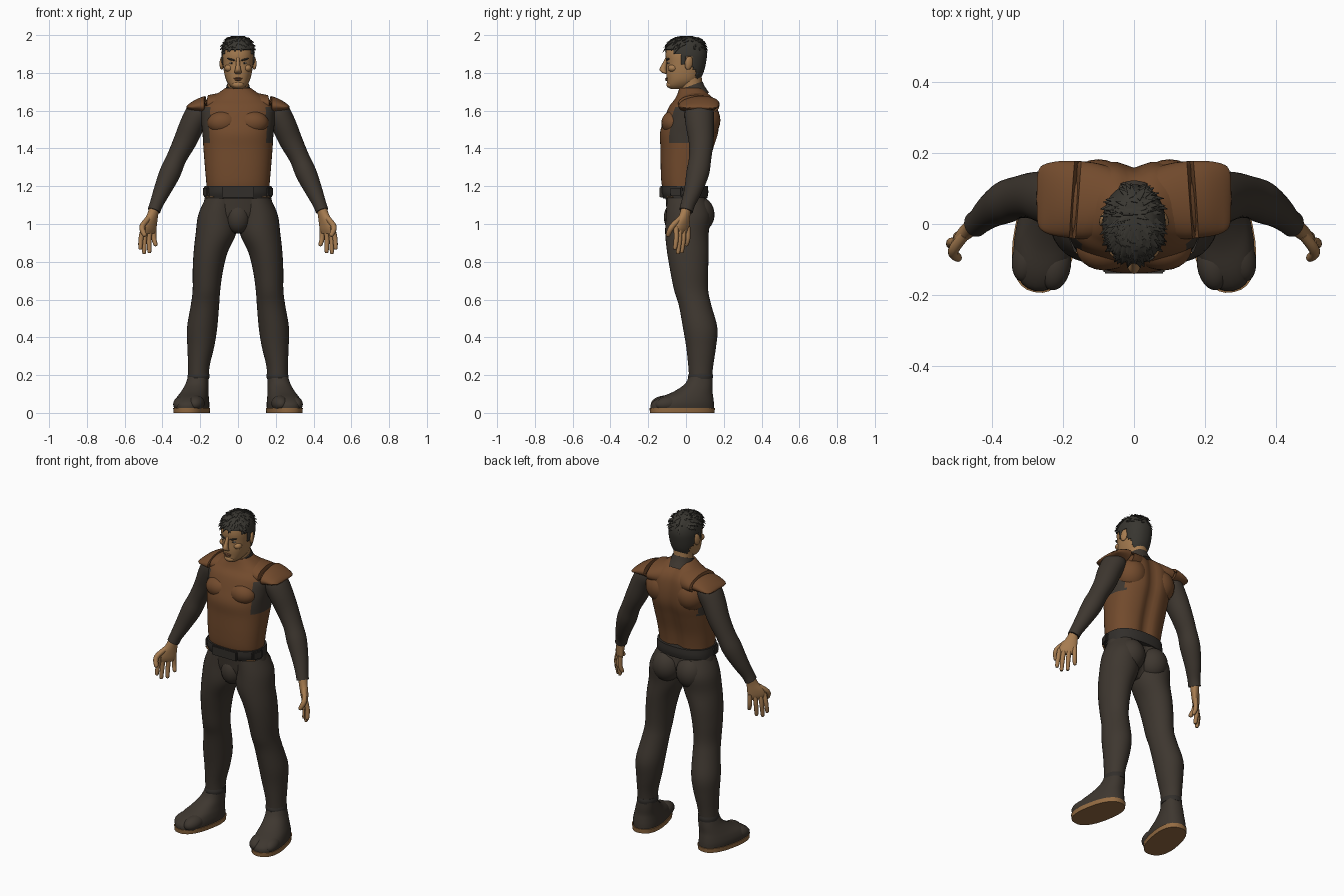
import bpy, bmesh, math, random
from mathutils import Vector, Matrix, Euler

if "Cube" in bpy.data.objects:
    bpy.data.objects.remove(bpy.data.objects["Cube"])
random.seed(4)


def material(name, *rgb):
    m = bpy.data.materials.new(name)
    m.use_nodes = True
    m.diffuse_color = (*rgb, 1)
    m.node_tree.nodes["Principled BSDF"].inputs["Base Color"].default_value = (*rgb, 1)
    return m


SKIN = material("skin tan", .38, .2, .08)
VEST = material("vest brown", .17, .07, .026)
CLOTH = material("charcoal cloth", .048, .038, .029)
BELT = material("belt black", .032, .028, .024)
HAIR = material("hair black", .04, .037, .03)
SOLE = material("sole tan", .3, .15, .055)
LIPS = material("lip brown", .2, .085, .04)
EYE = material("eye white", .5, .45, .38)


def finish(bm, name, mats, mirror=False):
    bmesh.ops.recalc_face_normals(bm, faces=bm.faces)
    me = bpy.data.meshes.new(name)
    bm.to_mesh(me)
    bm.free()
    for m in mats:
        me.materials.append(m)
    me.shade_smooth()
    me.set_sharp_from_angle(angle=math.radians(50))
    ob = bpy.data.objects.new(name, me)
    bpy.context.collection.objects.link(ob)
    if mirror:
        ob.modifiers.new("mirror", 'MIRROR').use_mirror_merge = False
    return ob


def spline(rows, steps):
    """Smooth curve through rows of numbers."""
    out = []
    for i in range(len(rows) - 1):
        a, b, c, d = (rows[max(0, min(len(rows) - 1, i + k))] for k in (-1, 0, 1, 2))
        for t in (j / steps for j in range(steps)):
            out.append([q + .5 * t * (r - p + t * (2 * p - 5 * q + 4 * r - s + t * (3 * (q - r) + s - p)))
                        for p, q, r, s in zip(a, b, c, d)])
    return out + [list(rows[-1])]


def skin_rings(rows, seg=32, steps=4, flat=True, power=2, groove=0, yaw=0):
    """Rows are x, y, z, half width, half depth."""
    bm = bmesh.new()
    path = spline(rows, steps)
    rings = []
    for i, (x, y, z, rx, ry) in enumerate(path):
        q = Matrix.Rotation(yaw, 3, 'Z')
        if not flat:
            t = Vector(path[min(i + 1, len(path) - 1)][:3]) - Vector(path[max(i - 1, 0)][:3])
            q = Vector((0, 0, math.copysign(1, t.z))).rotation_difference(t).to_matrix() @ q
        ring = []
        for k in range(seg):
            a = math.tau * k / seg
            c, s = math.cos(a), math.sin(a)
            px = rx * math.copysign(abs(c) ** (2 / power), c)
            py = ry * math.copysign(abs(s) ** (2 / power), s)
            if s > 0:
                py -= groove * math.exp(-(px / .035) ** 2)
            ring.append(bm.verts.new(Vector((x, y, z)) + q @ Vector((px, py, 0))))
        rings.append(ring)
    for a, b in zip(rings, rings[1:]):
        for k in range(seg):
            bm.faces.new((a[k], a[k - 1], b[k - 1], b[k]))
    bm.faces.new(rings[0])
    bm.faces.new(rings[-1])
    return bm


def loft(name, rows, mat, mirror=False, **kw):
    return finish(skin_rings(rows, **kw), name, [mat], mirror)


def blob(name, pos, size, mat, mirror=False, rot=(0, 0, 0)):
    bm = bmesh.new()
    bmesh.ops.create_uvsphere(bm, u_segments=24, v_segments=14, radius=1,
                              matrix=Matrix.LocRotScale(Vector(pos), Euler(rot), Vector(size)))
    return finish(bm, name, [mat], mirror)


def box(name, pos, size, mat, mirror=False, rot=(0, 0, 0)):
    bm = bmesh.new()
    bmesh.ops.create_cube(bm, size=1, matrix=Matrix.LocRotScale(Vector(pos), Euler(rot), Vector(size)))
    bmesh.ops.bevel(bm, geom=bm.edges[:], offset=min(size) * .25, segments=2, affect='EDGES')
    return finish(bm, name, [mat], mirror)


def slab(z, front, back, half):
    return (0, (front + back) / 2, z, half, (back - front) / 2)


# Vest torso with dark armholes
bm = skin_rings([slab(*r) for r in (
    (1.17, -.12, .1, .163), (1.22, -.13, .105, .168), (1.3, -.134, .12, .175), (1.4, -.135, .15, .183),
    (1.48, -.138, .175, .188), (1.55, -.118, .18, .195), (1.62, -.09, .172, .195),
    (1.66, -.06, .155, .16), (1.69, -.045, .125, .11), (1.72, -.035, .09, .068))],
    seg=64, steps=6, power=2.35, groove=.022)
for f in bm.faces:
    c = f.calc_center_median()
    f.material_index = int(abs(c.x) > .145 and -.085 < c.y < .11 and 1.43 < c.z < 1.62)
finish(bm, "vest", [VEST, CLOTH])
blob("chest_muscle", (.075, -.062, 1.535), (.088, .068, .065), VEST, True, (-.25, 0, -.15))
blob("back_muscle", (.1, .09, 1.55), (.095, .092, .1), VEST, True)
loft("shoulder_cap", [(.05, .06, 1.625, .08, .095), (.12, .065, 1.63, .06, .108), (.19, .07, 1.63, .042, .108),
                      (.24, .072, 1.622, .025, .1), (.265, .072, 1.617, .012, .085),
                      (.272, .072, 1.615, .004, .06)], VEST, True, flat=False)

# Sleeves
loft("sleeve", [(.17, .07, 1.625, .05, .06), (.205, .07, 1.59, .068, .077), (.24, .073, 1.53, .066, .075),
                (.28, .08, 1.44, .061, .066), (.325, .075, 1.35, .053, .059), (.36, .062, 1.27, .056, .06),
                (.4, .038, 1.18, .046, .048), (.43, .012, 1.11, .036, .038), (.445, 0, 1.07, .034, .037)],
     CLOTH, True, flat=False)

# Hands
loft("palm", [(.443, .002, 1.085, .028, .027), (.452, -.006, 1.05, .034, .024), (.465, -.016, 1.01, .047, .022),
              (.471, -.021, .975, .05, .018), (.472, -.023, .95, .04, .01)], SKIN, True, yaw=-.75)
FINGERS = {"index_finger": ((.5, -.053), (.517, -.058, .872)), "middle_finger": ((.483, -.034), (.497, -.042, .85)),
           "ring_finger": ((.463, -.012), (.469, -.022, .855)), "little_finger": ((.444, .01), (.436, .002, .89))}


def finger(name, a, b, c, r):
    end = Vector(c) + (Vector(c) - Vector(b)).normalized() * r * .6
    loft(name, [(*a, r, r), (*b, r, r), (*c, r * .8, r * .8), (*end, r * .25, r * .25)],
         SKIN, True, seg=12, flat=False)


for name, (base, tip) in FINGERS.items():
    mid = (base[0] * .5 + tip[0] * .5 + .005, base[1] * .5 + tip[1] * .5 + .004, .925)
    finger(name, (*base, .985), mid, tip, .013)
finger("thumb", (.475, -.03, 1.03), (.508, -.075, .985), (.495, -.095, .942), .015)

# Hips and legs
loft("hips", [slab(*r) for r in ((.95, -.05, .06, .04), (1, -.085, .1, .12), (1.05, -.1, .125, .18),
     (1.1, -.105, .12, .183), (1.17, -.11, .105, .17))], CLOTH, groove=.03, seg=48)
blob("buttock", (.082, .068, 1.05), (.085, .083, .095), CLOTH, True)
blob("groin", (0, -.055, 1.035), (.065, .062, .085), CLOTH)
loft("leg", [(.09, 0, 1.14, .08, .1), (.108, .012, 1.05, .102, .118), (.117, .005, .95, .107, .115),
             (.145, .01, .85, .09, .11), (.16, .017, .75, .08, .1), (.167, .027, .65, .073, .09),
             (.175, .048, .57, .075, .086), (.19, .075, .45, .08, .091), (.197, .08, .35, .071, .079),
             (.207, .078, .25, .057, .066), (.21, .077, .175, .054, .06)], CLOTH, True)
loft("trouser_hem", [(.21, .077, .18, .057, .064), (.209, .077, .195, .058, .066), (.208, .078, .21, .055, .062)],
     BELT, True)

# Boots with split toes
loft("boot", [(.245, -.02, .02, .085, .171), (.245, -.018, .05, .086, .168), (.24, 0, .08, .08, .146),
              (.23, .035, .11, .07, .106), (.218, .066, .15, .06, .075), (.21, .077, .19, .054, .062)],
     CLOTH, True, power=2.3, yaw=.2)
blob("big_toe", (.222, -.115, .05), (.045, .072, .042), CLOTH, True, (.1, 0, .15))
blob("outer_toes", (.298, -.09, .048), (.043, .075, .04), CLOTH, True, (.1, 0, .25))
loft("boot_sole", [(.245, -.02, 0, .088, .172), (.245, -.02, .026, .09, .175)], SOLE, True,
     steps=1, power=2.4, yaw=.2)

# Belt, pouches and trim
loft("belt", [slab(1.135, -.122, .112, .174), slab(1.165, -.135, .118, .176), slab(1.2, -.136, .116, .174)],
     BELT, power=2.4, seg=48)
box("buckle_plate", (0, -.131, 1.168), (.17, .016, .058), BELT)
box("belt_pouch", (.163, -.05, 1.17), (.03, .07, .055), BELT, True, (0, 0, -.35))
box("belt_trim", (.148, -.085, 1.142), (.05, .012, .006), SOLE, True, (0, 0, .65))
box("back_clasp", (0, .1, 1.145), (.03, .014, .012), SOLE)

# Neck and collar
loft("neck", [(0, .045, 1.66, .058, .06), (0, .028, 1.73, .055, .059), (0, .02, 1.81, .058, .062)], SKIN)
loft("collar", [(0, .05, 1.665, .08, .078), (0, .036, 1.7, .067, .07), (0, .024, 1.732, .061, .067)],
     CLOTH, flat=False)

# Head
SKULL = ((1.714, -.08, -.02, .022), (1.732, -.097, .03, .044), (1.76, -.1, .065, .062), (1.8, -.104, .085, .073),
         (1.85, -.103, .098, .08), (1.9, -.108, .104, .082), (1.945, -.098, .093, .073),
         (1.972, -.065, .07, .05), (1.985, -.02, .03, .015))
loft("head", [slab(*r) for r in SKULL], SKIN, power=2.25, seg=40)
loft("nose", [(0, -.098, 1.885, .009, .008), (0, -.113, 1.85, .01, .012), (0, -.122, 1.82, .015, .018),
              (0, -.116, 1.803, .019, .014), (0, -.105, 1.795, .012, .006)], SKIN, seg=16)
blob("chin", (0, -.082, 1.738), (.032, .022, .02), SKIN)
blob("cheekbone", (.048, -.07, 1.825), (.024, .026, .02), SKIN, True)
blob("ear", (.085, .015, 1.852), (.011, .022, .036), SKIN, True, (-.2, 0, .35))
blob("eye", (.034, -.091, 1.852), (.014, .008, .005), EYE, True, (0, -.1, .25))
blob("iris", (.033, -.095, 1.852), (.005, .006, .005), HAIR, True)
blob("eyebrow", (.036, -.097, 1.871), (.023, .009, .005), HAIR, True, (0, -.22, .25))
blob("upper_lip", (0, -.102, 1.771), (.023, .009, .004), LIPS)
blob("lower_lip", (0, -.101, 1.763), (.018, .01, .005), LIPS)


# Hair cap trimmed to the hairline
def hairline(y):
    for limit, z in ((-.07, 1.925), (-.03, 1.9), (-.005, 1.845), (.035, 1.885), (.055, 1.82)):
        if y < limit:
            return z
    return 1.765


bm = skin_rings([slab(z + .006 * (z > 1.95), f - .006, b + .007, h + .006) for z, f, b, h in SKULL[2:]],
                seg=64, steps=8, power=2.2)
bmesh.ops.delete(bm, geom=[f for f in bm.faces if f.calc_center_median().z < hairline(f.calc_center_median().y)],
                 context='FACES')
bm.normal_update()
spots = [(f.calc_center_median(), f.normal.copy()) for f in bm.faces]
cap = finish(bm, "hair_cap", [HAIR])
cap.modifiers.new("thickness", 'SOLIDIFY').thickness = .008

# Hair tufts swept from the crown
bm = bmesh.new()
top = [s for s in spots if s[0].z > 1.915]
for p, n in random.sample(top, 150):
    n = (p - Vector((0, 0, 1.88))).normalized()
    sweep = Vector((p.x * 2, p.y - .05, -.03))
    sweep = (sweep - n * sweep.dot(n)).normalized()
    aim = (sweep + n * .3).normalized()
    side = aim.cross(n).normalized()
    frame = Matrix((side, aim.cross(side), aim)).transposed().to_4x4()
    bmesh.ops.create_cone(bm, segments=6, radius1=.011, radius2=.001, depth=.032, cap_ends=True,
                          matrix=Matrix.Translation(p + aim * .006) @ frame @ Matrix.Diagonal((1, .55, 1, 1)))
finish(bm, "hair_tufts", [HAIR])
